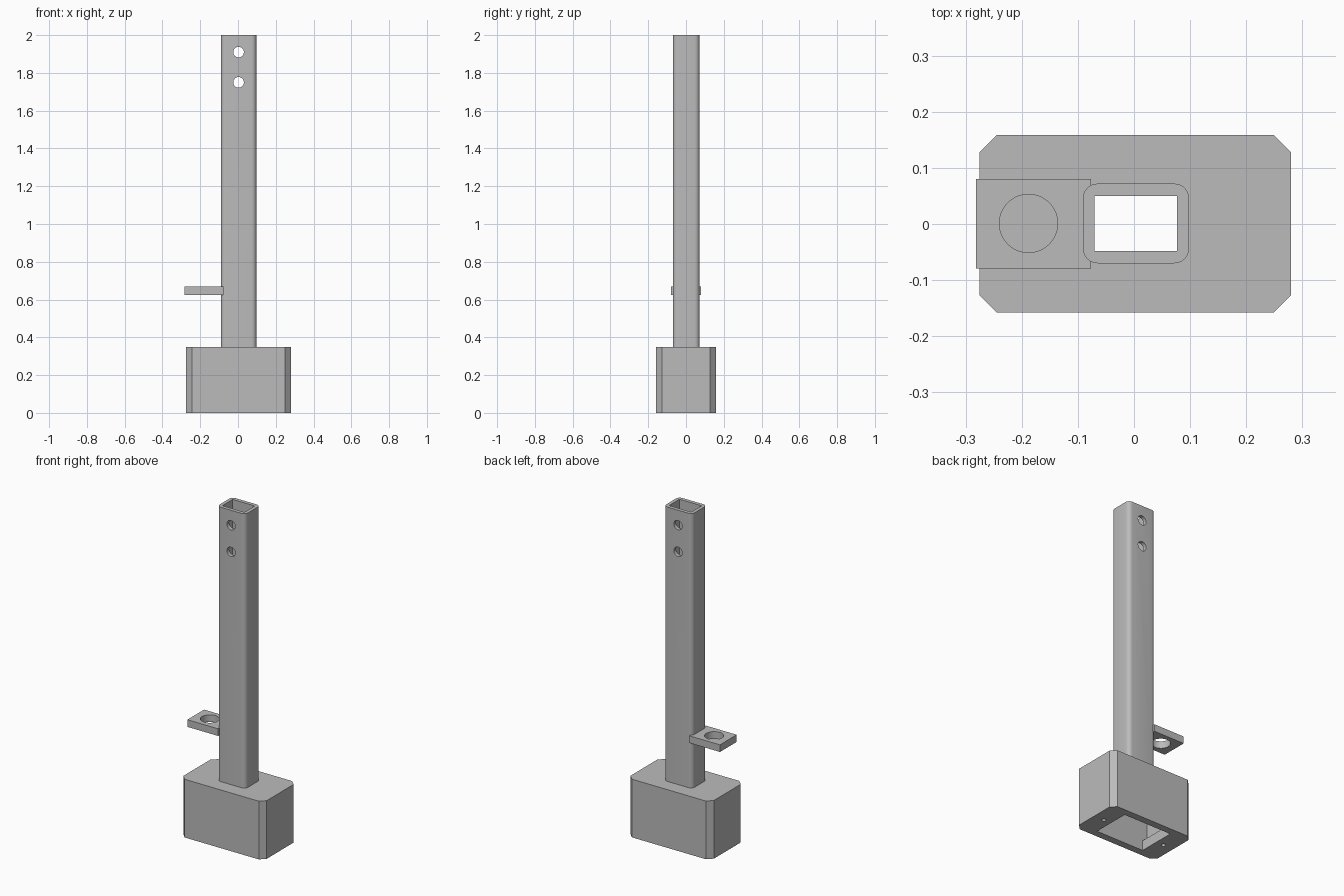
import bpy, math
from mathutils import Vector

cube = bpy.data.objects.get("Cube")
if cube:
    bpy.data.objects.remove(cube, do_unlink=True)

CX = 0.003   # shared centre line of post and base

grey = bpy.data.materials.new("plain_grey")
grey.use_nodes = True
grey.diffuse_color = (0.5, 0.5, 0.5, 1)
grey.node_tree.nodes["Principled BSDF"].inputs["Base Color"].default_value = grey.diffuse_color


def block(name, x, y, z, corner=0.0, segments=1):
    """Box from ranges, with optional chamfered or rounded upright corners."""
    bpy.ops.mesh.primitive_cube_add(size=1)
    ob = bpy.context.object
    ob.name = name
    lo, hi = Vector((x[0], y[0], z[0])), Vector((x[1], y[1], z[1]))
    for v in ob.data.vertices:
        v.co = (lo + hi) / 2 + v.co * (hi - lo)
    ob.data.materials.append(grey)
    if corner:
        weights = ob.data.attributes.new("bevel_weight_edge", "FLOAT", "EDGE")
        for e in ob.data.edges:
            a, b = (ob.data.vertices[i].co for i in e.vertices)
            weights.data[e.index].value = 1.0 if abs(a.z - b.z) > 1e-4 else 0.0
        mod = ob.modifiers.new("corners", "BEVEL")
        mod.limit_method = "WEIGHT"
        mod.width = corner
        mod.segments = segments
        bpy.ops.object.modifier_apply(modifier=mod.name)
    return ob


def rod(radius, depth, location, along_y=False):
    """Cylinder used for drilling holes."""
    turn = (math.pi / 2, 0, 0) if along_y else (0, 0, 0)
    bpy.ops.mesh.primitive_cylinder_add(vertices=40, radius=radius, depth=depth,
                                        location=location, rotation=turn)
    ob = bpy.context.object
    ob.name = "hole_cutter"
    ob.data.materials.append(grey)
    return ob


def cut(ob, cutters):
    """Subtract each cutter, then smooth the curved faces only."""
    for c in cutters:
        c.hide_render = True
        bpy.context.view_layer.update()
        bpy.ops.object.select_all(action="DESELECT")
        bpy.context.view_layer.objects.active = ob
        ob.select_set(True)
        mod = ob.modifiers.new("cut", "BOOLEAN")
        mod.operation = "DIFFERENCE"
        mod.solver = "EXACT"
        mod.object = c
        bpy.ops.object.modifier_apply(modifier=mod.name)
        bpy.data.objects.remove(c, do_unlink=True)
    bpy.ops.object.shade_smooth_by_angle(angle=math.radians(30))


# Hollow base with chamfered corners, open below and under the post
base = block("base", (-0.275, 0.28), (-0.158, 0.159), (0, 0.35), corner=0.031)
cut(base, [
    block("opening_cutter", (CX - 0.16, CX + 0.16), (-0.115, 0.116), (-0.1, 0.1)),
    block("cavity_cutter", (CX - 0.19, CX + 0.19), (-0.115, 0.116), (0.06, 0.31)),
    block("passage_cutter", (-0.07, 0.077), (-0.048, 0.05), (0.2, 0.5)),
] + [rod(0.012, 0.2, (CX + side * 0.21, 0, 0)) for side in (-1, 1)])

# Rectangular tube post with rounded corners and two cross holes
post = block("post", (-0.091, 0.098), (-0.07, 0.072), (0.35, 2.0), corner=0.026, segments=6)
cut(post, [
    block("bore_cutter", (-0.07, 0.077), (-0.048, 0.05), (0.2, 2.2)),
] + [rod(0.028, 0.6, (CX, 0, z), along_y=True) for z in (1.75, 1.91)])

# Side plate with a round hole, set into the post wall
bracket = block("side_bracket", (-0.282, -0.077), (-0.079, 0.08), (0.625, 0.668))
cut(bracket, [rod(0.052, 0.3, (-0.188, 0.001, 0.646))])
